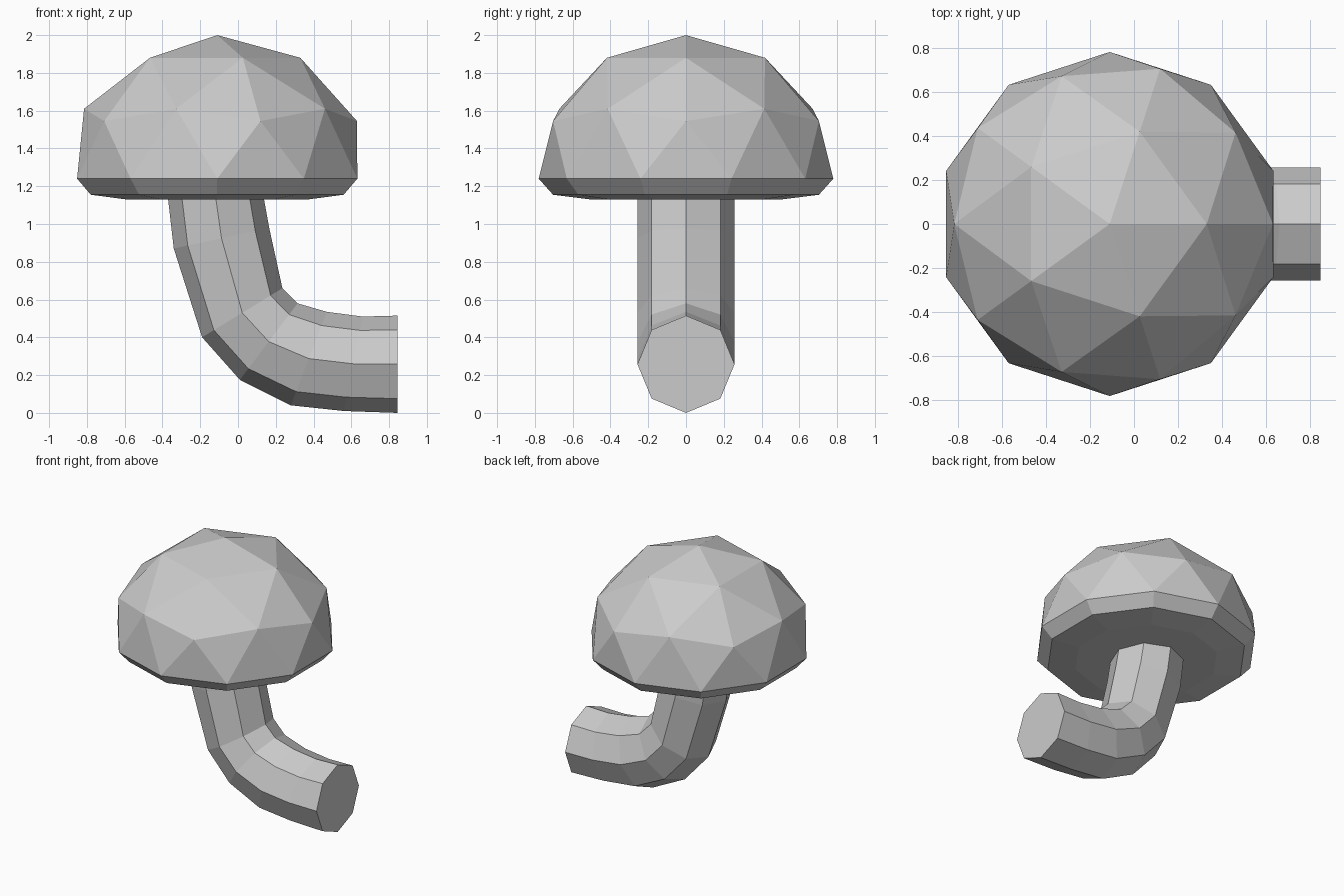
import bpy, bmesh
from math import sin, cos, radians, pi

if "Cube" in bpy.data.objects:
    bpy.data.objects.remove(bpy.data.objects["Cube"])


def make_object(name, bm):
    bmesh.ops.recalc_face_normals(bm, faces=bm.faces[:])
    mesh = bpy.data.meshes.new(name)
    bm.to_mesh(mesh)
    bm.free()
    obj = bpy.data.objects.new(name, mesh)
    bpy.context.collection.objects.link(obj)
    return obj


def bridge(bm, a, b):
    n = len(a)
    for i in range(n):
        bm.faces.new((a[i], a[(i + 1) % n], b[(i + 1) % n], b[i]))


# Cap: geodesic dome with a bevelled underside
bm = bmesh.new()
CX = -0.11


def ring(radius, z, count, start):
    return [bm.verts.new((CX + radius * cos(radians(start) + 2 * pi * k / count),
                          radius * sin(radians(start) + 2 * pi * k / count), z))
            for k in range(count)]


top = bm.verts.new((CX, 0, 2.0))
A = ring(0.44, 1.88, 5, 0)
B = ring(0.74, 1.545, 5, 0)
C = ring(0.705, 1.61, 5, 36)
E = ring(0.78, 1.24, 10, 18)
for k in range(5):
    n, e0, e1 = (k + 1) % 5, E[2 * k], E[2 * k + 1]
    for tri in ((top, A[k], A[n]), (A[k], B[k], C[k]), (A[k], C[k], A[n]),
                (A[n], C[k], B[n]), (B[k], e0, C[k]), (C[k], e0, e1),
                (C[k], e1, B[n]), (B[k], E[2 * k - 1], e0)):
        bm.faces.new(tri)
lip = ring(0.704, 1.155, 10, 18)
under = ring(0.505, 1.13, 10, 18)
bridge(bm, E, lip)
bridge(bm, lip, under)
bm.faces.new(under)
make_object("mushroom_cap", bm)

# Stem: octagonal tube bent forward, given by outer and inner bend points (x, z)
outer = [(-0.378, 1.2), (-0.34, 0.87), (-0.19, 0.40), (0.01, 0.175),
         (0.28, 0.04), (0.56, 0.01), (0.845, 0.0)]
inner = [(0.125, 1.2), (0.165, 0.98), (0.235, 0.66), (0.315, 0.58),
         (0.47, 0.535), (0.66, 0.51), (0.845, 0.515)]
bm = bmesh.new()
rings = []
for (ox, oz), (ix, iz) in zip(outer, inner):
    section = []
    for k in range(8):
        c, s = cos(k * pi / 4), sin(k * pi / 4)
        section.append(bm.verts.new(((ox + ix) / 2 + c * (ix - ox) / 2, 0.257 * s,
                                     (oz + iz) / 2 + c * (iz - oz) / 2)))
    rings.append(section)
for a, b in zip(rings, rings[1:]):
    bridge(bm, a, b)
bm.faces.new(rings[0])
bm.faces.new(rings[-1])
make_object("mushroom_stem", bm)
